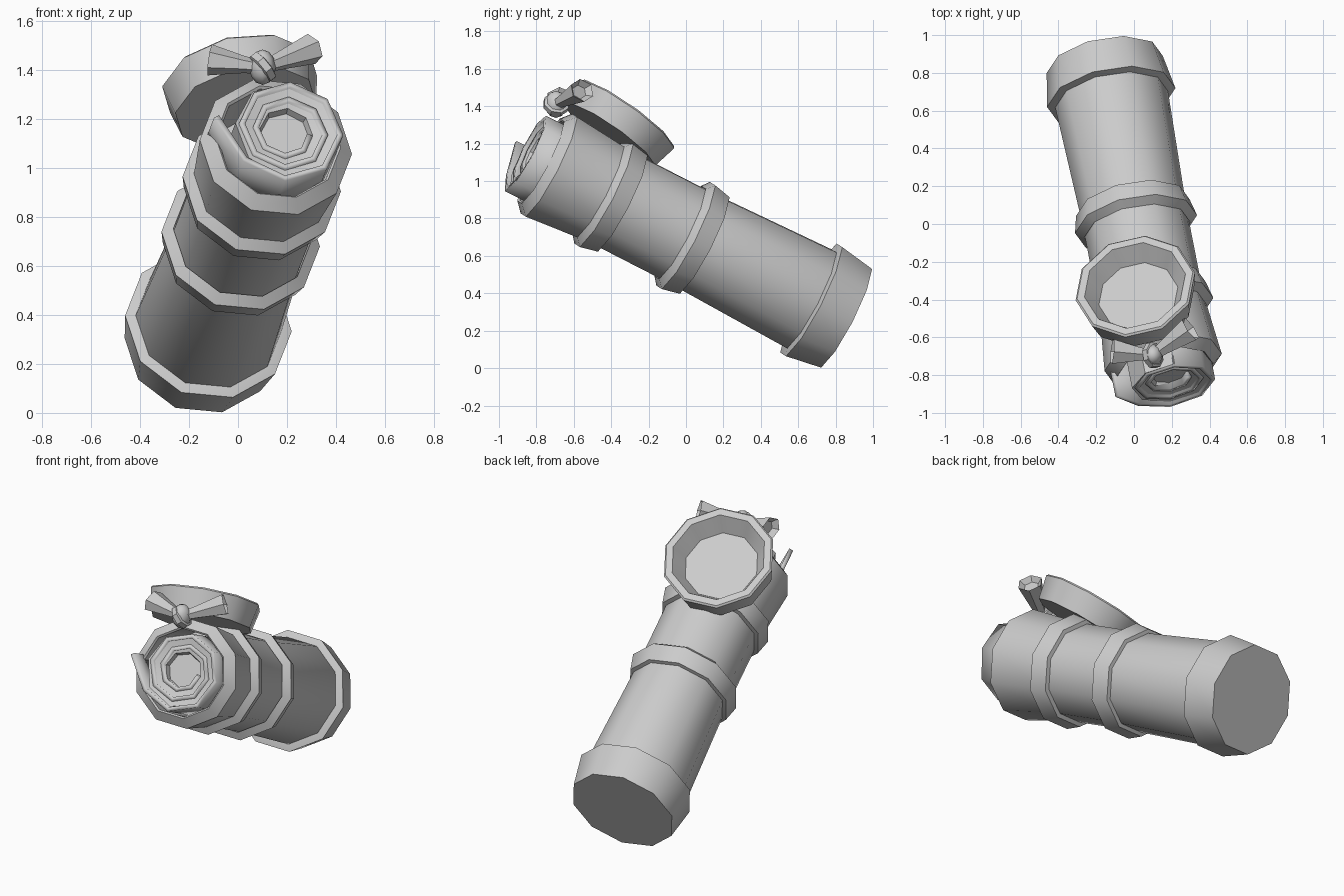
import bpy, bmesh, math
from mathutils import Vector, Matrix

if "Cube" in bpy.data.objects:
    bpy.data.objects.remove(bpy.data.objects["Cube"])

grey = bpy.data.materials.new("plain grey")
grey.diffuse_color = (0.6, 0.6, 0.6, 1)
grey.use_nodes = True
grey.node_tree.nodes["Principled BSDF"].inputs["Base Color"].default_value = grey.diffuse_color


def frame(origin, axis):
    """Matrix whose local z runs along axis and local x stays horizontal."""
    d = Vector(axis).normalized()
    u = Vector((-d.y, d.x, 0)).normalized()
    v = d.cross(u)
    m = Matrix((u, v, d)).transposed().to_4x4()
    m.translation = Vector(origin)
    return m


def finish(name, bm, matrix, angle=40):
    bmesh.ops.recalc_face_normals(bm, faces=bm.faces)
    mesh = bpy.data.meshes.new(name)
    bm.to_mesh(mesh)
    bm.free()
    obj = bpy.data.objects.new(name, mesh)
    bpy.context.collection.objects.link(obj)
    obj.matrix_world = matrix
    mesh.materials.append(grey)
    bpy.ops.object.select_all(action='DESELECT')
    obj.select_set(True)
    bpy.context.view_layer.objects.active = obj
    bpy.ops.object.shade_smooth_by_angle(angle=math.radians(angle))
    return obj


def lathe(name, matrix, profile, sides=10, phase=-78, ring=False, squash=1, angle=40):
    """Turn (radius, height) points round local z; ring joins last to first."""
    bm = bmesh.new()
    rows = []
    for r, h in profile:
        angs = [math.radians(phase + 360 * i / sides) for i in range(sides)]
        rows.append([bm.verts.new((r * math.cos(a), squash * r * math.sin(a), h)) for a in angs])
    pairs = list(zip(rows, rows[1:])) + ([(rows[-1], rows[0])] if ring else [])
    for a, b in pairs:
        for i in range(sides):
            j = (i + 1) % sides
            bm.faces.new((a[i], a[j], b[j], b[i]))
    if not ring:
        bm.faces.new(rows[0])
        bm.faces.new(rows[-1])
    return finish(name, bm, matrix, angle)


# Case: waisted tube with an open mouth
case = frame((-0.155, 0.845, 0.275), (0.172, -0.877, 0.45))
lathe("tube", case, [(0.28, 0.05), (0.305, 0.15), (0.28, 0.93), (0.28, 1.43),
                     (0.315, 1.80), (0.26, 1.85), (0.25, 1.84), (0.25, 1.60)])
lathe("end_cap", case, [(0.312, 0), (0.345, 0.20), (0.29, 0.215)])

# Raised bands round the tube
for name, t in (("lower_band", 0.93), ("upper_band", 1.43)):
    lathe(name, case, [(0.27, t - 0.07), (0.305, t - 0.065), (0.328, t + 0.035),
                       (0.285, t + 0.07)], ring=True)

# Open lid lying back on the tube, hollow side up
lid = frame((0.005, -0.325, 1.36), (-0.18, 0.56, 0.80))
lathe("lid", lid, [(0.295, -0.145), (0.325, -0.01), (0.315, 0.0), (0.275, 0.0), (0.215, -0.10)])

# Rolled sheet: a spiral strip with a loose outer corner
roll = case @ Matrix.Translation((0.025, 0.012, 0))
bm = bmesh.new()
lower, upper = [], []
for i in range(21):
    a = math.radians(172 + 45 * i)
    r = 0.30 if i == 0 else 0.24 - 0.0075 * (i - 1)
    top = 1.97 if i == 0 else 1.955 - 0.002 * i
    for row, h in ((lower, 1.80 if i == 0 else 1.62), (upper, top)):
        row.append(bm.verts.new((r * math.cos(a), r * math.sin(a), h)))
for i in range(20):
    bm.faces.new((lower[i], lower[i + 1], upper[i + 1], upper[i]))
sheet = finish("rolled_sheet", bm, roll, 30)
thick = sheet.modifiers.new("thickness", 'SOLIDIFY')
thick.thickness = 0.025
thick.offset = 0
# Packed inner layers of the roll
lathe("roll_core", roll, [(0.215, 1.62), (0.215, 1.935), (0.11, 1.91), (0.10, 1.88)], 8, 172, angle=30)

# Bow: two flared loops, a knot and a wrap
knot = Vector((0.10, -0.695, 1.41))
for name, tip in (("left_bow_loop", (-0.115, -0.675, 1.44)), ("right_bow_loop", (0.30, -0.555, 1.485))):
    axis = Vector(tip) - knot
    lathe(name, frame(knot, axis), [(0.03, 0), (0.042, 0.08), (0.075, axis.length), (0.045, axis.length - 0.03)],
          6, 0 + 30, squash=0.85)
bm = bmesh.new()
bmesh.ops.create_uvsphere(bm, u_segments=8, v_segments=6, radius=0.06)
bmesh.ops.scale(bm, vec=(0.9, 1, 1.2), verts=bm.verts)
finish("bow_knot", bm, Matrix.Translation(knot), 50)
lathe("bow_wrap", frame(knot, (0.75, 0.2, 0.6)), [(0.055, -0.02), (0.07, -0.015), (0.07, 0.015), (0.055, 0.02)],
      8, ring=True)
